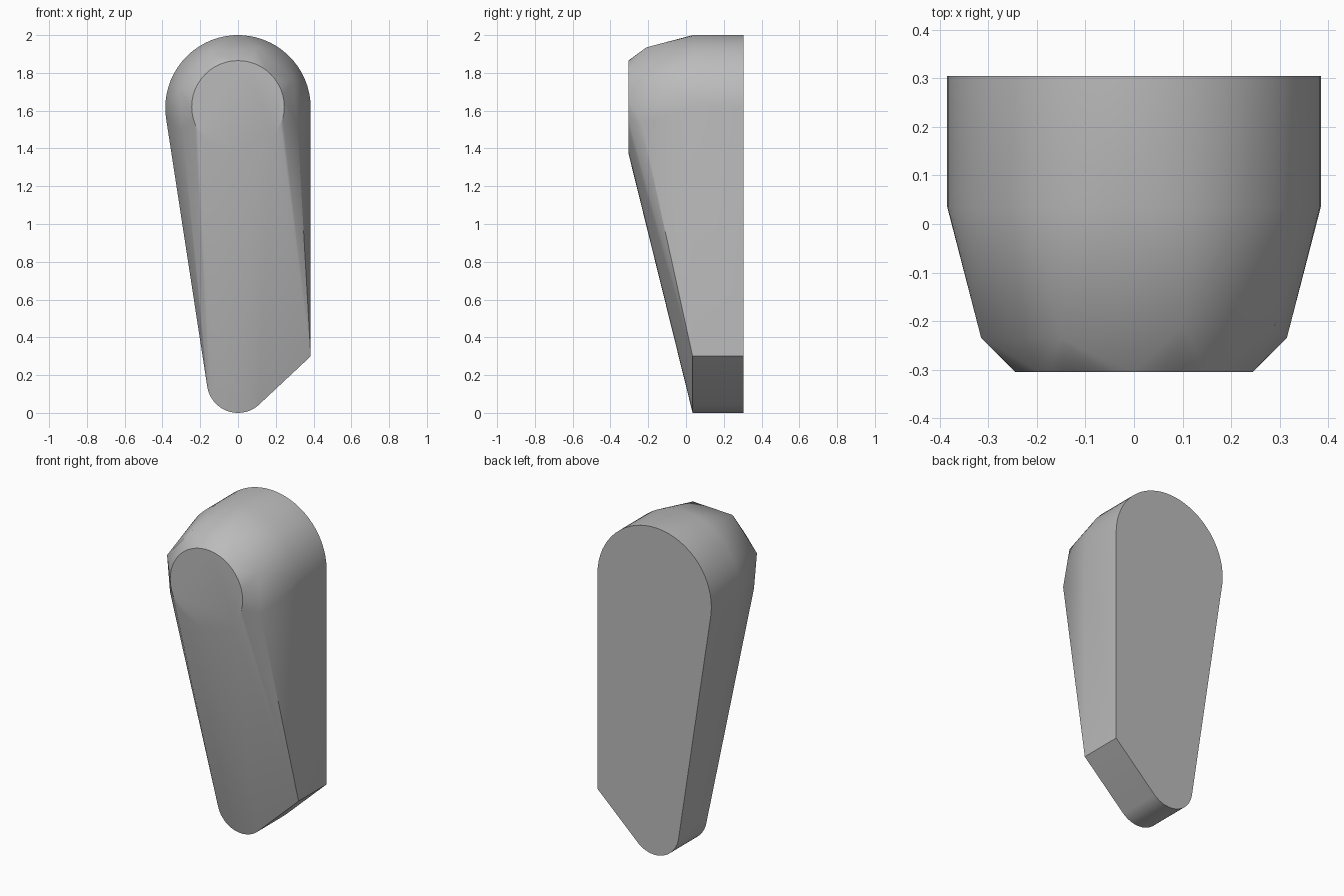
import bpy, bmesh, math

if "Cube" in bpy.data.objects:
    bpy.data.objects.remove(bpy.data.objects["Cube"], do_unlink=True)

BACK, RIM, FRONT = 0.305, 0.035, -0.305
HEAD_Z = 1.615


def arc(radius, z, start, end, steps):
    """Points (x, z) on an arc, angles in degrees."""
    angles = [math.radians(start + (end - start) * i / steps) for i in range(steps + 1)]
    return [(radius * math.cos(a), z + radius * math.sin(a)) for a in angles]


# Plain grey surface
grey = bpy.data.materials.new("grey")
grey.use_nodes = True
colour = (0.5, 0.5, 0.5, 1)
grey.diffuse_color = colour
grey.node_tree.nodes["Principled BSDF"].inputs["Base Color"].default_value = colour

# Teardrop outline: round head, small round foot, one side corner
outline = arc(0.385, HEAD_Z, 0, 187, 32) + arc(0.165, 0.165, 187, 310, 20) + [(0.385, 0.3)]
points = [(x, y, z) for y in (BACK, RIM) for x, z in outline]

# Round flat front and the irregular faceted shoulder behind it
points += [(x, FRONT, z) for x, z in arc(0.245, HEAD_Z + 0.005, 0, 352.5, 47)]
points += [(-0.315, -0.235, 1.72), (-0.15, -0.235, 1.91), (0.1, -0.21, 1.935),
           (0.29, -0.21, 1.77), (0.315, -0.235, 1.53), (-0.295, -0.235, 1.5)]

# Wrap the sections in one tapering skin
bm = bmesh.new()
for p in points:
    bm.verts.new(p)
hull = bmesh.ops.convex_hull(bm, input=bm.verts[:])
spare = {e for e in hull["geom_interior"] + hull["geom_unused"] if isinstance(e, bmesh.types.BMVert)}
bmesh.ops.delete(bm, geom=list(spare), context="VERTS")
bmesh.ops.dissolve_limit(bm, angle_limit=math.radians(0.3), verts=bm.verts[:], edges=bm.edges[:])
bmesh.ops.recalc_face_normals(bm, faces=bm.faces[:])

mesh = bpy.data.meshes.new("tapered_body")
bm.to_mesh(mesh)
bm.free()
mesh.materials.append(grey)
body = bpy.data.objects.new("tapered_body", mesh)
bpy.context.collection.objects.link(body)

# Smooth skin with crisp edges round the flat ends
bpy.ops.object.select_all(action="DESELECT")
body.select_set(True)
bpy.context.view_layer.objects.active = body
bpy.ops.object.shade_smooth_by_angle(angle=math.radians(30))
